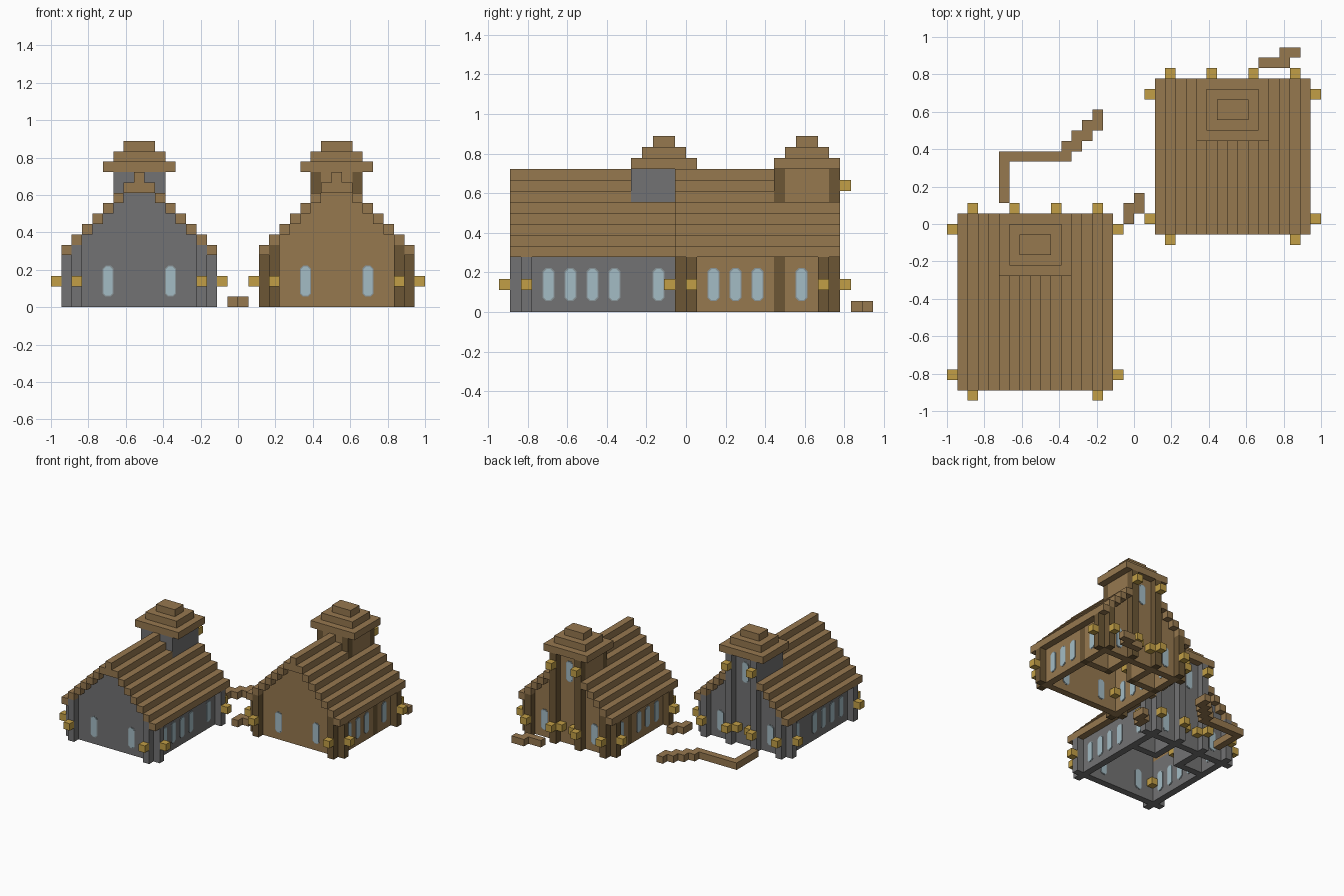
import bpy
import bmesh

U = 1 / 18  # one block

cube = bpy.data.objects.get("Cube")
if cube:
    bpy.data.objects.remove(cube, do_unlink=True)


def material(name, r, g, b):
    m = bpy.data.materials.new(name)
    m.use_nodes = True
    lin = [((c / 255 + 0.055) / 1.055) ** 2.4 for c in (r, g, b)] + [1]
    m.diffuse_color = lin
    m.node_tree.nodes["Principled BSDF"].inputs["Base Color"].default_value = lin
    return m


WOOD = material("plank wood", 150, 120, 79)
DARK = material("dark wood", 108, 86, 53)
STONE = material("grey stone", 114, 114, 115)
GOLD = material("lantern yellow", 194, 159, 70)
GLASS = material("pale blue glass", 164, 188, 197)
RIM = material("window rim", 138, 150, 154)


class Part:
    """Collects block shapes, measured in blocks, into one object."""

    def __init__(self, name, mat):
        self.name, self.mat, self.bm = name, mat, bmesh.new()

    def prism(self, outline, axis, lo, hi):
        """Extrude an outline of (across, up) points along x or y."""
        def place(a, z, d):
            return (d * U, a * U, z * U) if axis == "x" else (a * U, d * U, z * U)
        ends = [[self.bm.verts.new(place(a, z, d)) for a, z in outline] for d in (lo, hi)]
        n = len(outline)
        for ring in ends:
            self.bm.faces.new(ring)
        for i in range(n):
            j = (i + 1) % n
            self.bm.faces.new((ends[0][i], ends[0][j], ends[1][j], ends[1][i]))

    def box(self, x0, x1, y0, y1, z0, z1):
        self.prism([(x0, z0), (x1, z0), (x1, z1), (x0, z1)], "y", y0, y1)

    def stepped(self, x0, cols, height, y, base=0):
        """Wall one block thick whose top climbs in steps."""
        pts = [(x0 + cols[-1] + 1, base), (x0 + cols[0], base)]
        for i in cols:
            for p in ((x0 + i, height(i)), (x0 + i + 1, height(i))):
                if p != pts[-1]:
                    pts.append(p)
        self.prism(pts, "y", y, y + 1)

    def finish(self):
        bmesh.ops.recalc_face_normals(self.bm, faces=self.bm.faces)
        me = bpy.data.meshes.new(self.name)
        self.bm.to_mesh(me)
        self.bm.free()
        me.materials.append(self.mat)
        bpy.context.collection.objects.link(bpy.data.objects.new(self.name, me))


def octagon(c, z0, z1, half, cut):
    return [(c - half + cut, z0), (c + half - cut, z0), (c + half, z0 + cut), (c + half, z1 - cut),
            (c + half - cut, z1), (c - half + cut, z1), (c - half, z1 - cut), (c - half, z0 + cut)]


def house(label, x0, front, back, wall_mat, post_mat):
    walls = Part(label + " walls", wall_mat)
    posts = Part(label + " posts", post_mat)
    roof = Part(label + " roof", WOOD)
    cap = Part(label + " tower cap", WOOD)
    lamps = Part(label + " lanterns", GOLD)
    rims = Part(label + " window rims", RIM)
    panes = Part(label + " window panes", GLASS)
    split = back - 6  # row of the inner wall and tower front

    def under_roof(i):
        return 5 + min(i, 14 - i)

    def window(axis, c, z, depth):
        rims.prism(octagon(c, z, z + 3, 0.54, 0.3), axis, depth - 0.04, depth + 1.04)
        panes.prism(octagon(c, z + 0.1, z + 2.9, 0.44, 0.25), axis, depth - 0.08, depth + 1.08)

    def lamp(i, y, z=2):
        lamps.box(x0 + i, x0 + i + 1, y, y + 1, z, z + 1)

    # Front gable, back gable, inner wall with doorway
    walls.stepped(x0, range(1, 14), lambda i: min(under_roof(i), 11), front + 1)
    walls.stepped(x0, range(1, 5), under_roof, back - 2)
    walls.stepped(x0, range(10, 14), under_roof, back - 2)
    walls.stepped(x0, range(6, 9), lambda i: 13, back - 2)
    walls.stepped(x0, range(2, 5), under_roof, split)
    walls.stepped(x0, range(10, 13), under_roof, split)
    walls.stepped(x0, range(6, 9), lambda i: 13, split, 4)

    # Roof steps, with the ridge steps stopping at the tower
    for i in range(15):
        end = split if 5 <= i <= 9 else back
        low = 11 if i == 7 else under_roof(i)
        roof.box(x0 + i, x0 + i + 1, front, end, low, under_roof(i) + 1)

    for side in (0, 1):
        def col(i):
            return 14 - i if side else i
        a = x0 + col(1)
        # Side walls, tower sides
        walls.box(a, a + 1, front + 2, split, 0, 6)
        walls.box(a, a + 1, split + 1, back - 2, 0, 6)
        t = x0 + col(5)
        walls.box(t, t + 1, split + 1, back - 1, 0, 13)
        # Corner posts, inner wall posts and tower posts
        e = x0 + col(0)
        for y in (front + 1, back - 2):
            posts.box(e, e + 1, y, y + 1, 0, 5)
            lamp(col(-1), y)
        for y in (front, back - 1):
            posts.box(a, a + 1, y, y + 1, 0, 6)
        posts.box(a, a + 1, split, split + 1, 0, 6)
        for y in (split, back - 1):
            posts.box(t, t + 1, y, y + 1, 0, 13)
        # Lanterns outside and inside
        lamp(col(1), front - 1)
        lamp(col(1), back)
        lamp(col(5), back)
        lamp(col(5), back, 11)
        lamp(col(6), back - 1)
        lamp(col(5), split - 1)
        lamp(col(2), front + 2)
        # Windows
        window("y", x0 + col(4) + 0.5, 1, front + 1)
        window("y", x0 + col(3) + 0.5, 1, back - 2)
        for y in [back - 4] + list(range(back - 8, front + 2, -2)):
            window("x", y + 0.5, 1, a)
    window("y", x0 + 7.5, 9, back - 2)

    # Tower cap in three shrinking tiers
    for k in range(3):
        cap.box(x0 + 4 + k, x0 + 11 - k, split + k, back - k, 13 + k, 14 + k)

    for part in (walls, posts, roof, cap, lamps, rims, panes):
        part.finish()


house("stone house", -17, -16, 1, STONE, STONE)
house("timber house", 2, -1, 14, WOOD, DARK)

# Paths: first column, end column, first row, end row
path = Part("long path", WOOD)
path.box(-13, -12, 2, 6, 0, 1)
path.box(-13, -6, 6, 7, 0, 1)
for k in range(3):
    path.box(-7 + k, -5 + k, 7 + k, 8 + k, 0, 1)
path.box(-4, -3, 10, 11, 0, 1)
path.finish()

path = Part("middle path", WOOD)
path.box(-1, 0, 0, 2, 0, 1)
path.box(0, 1, 1, 3, 0, 1)
path.finish()

path = Part("back path", WOOD)
path.box(12, 15, 15, 16, 0, 1)
path.box(14, 16, 16, 17, 0, 1)
path.finish()
